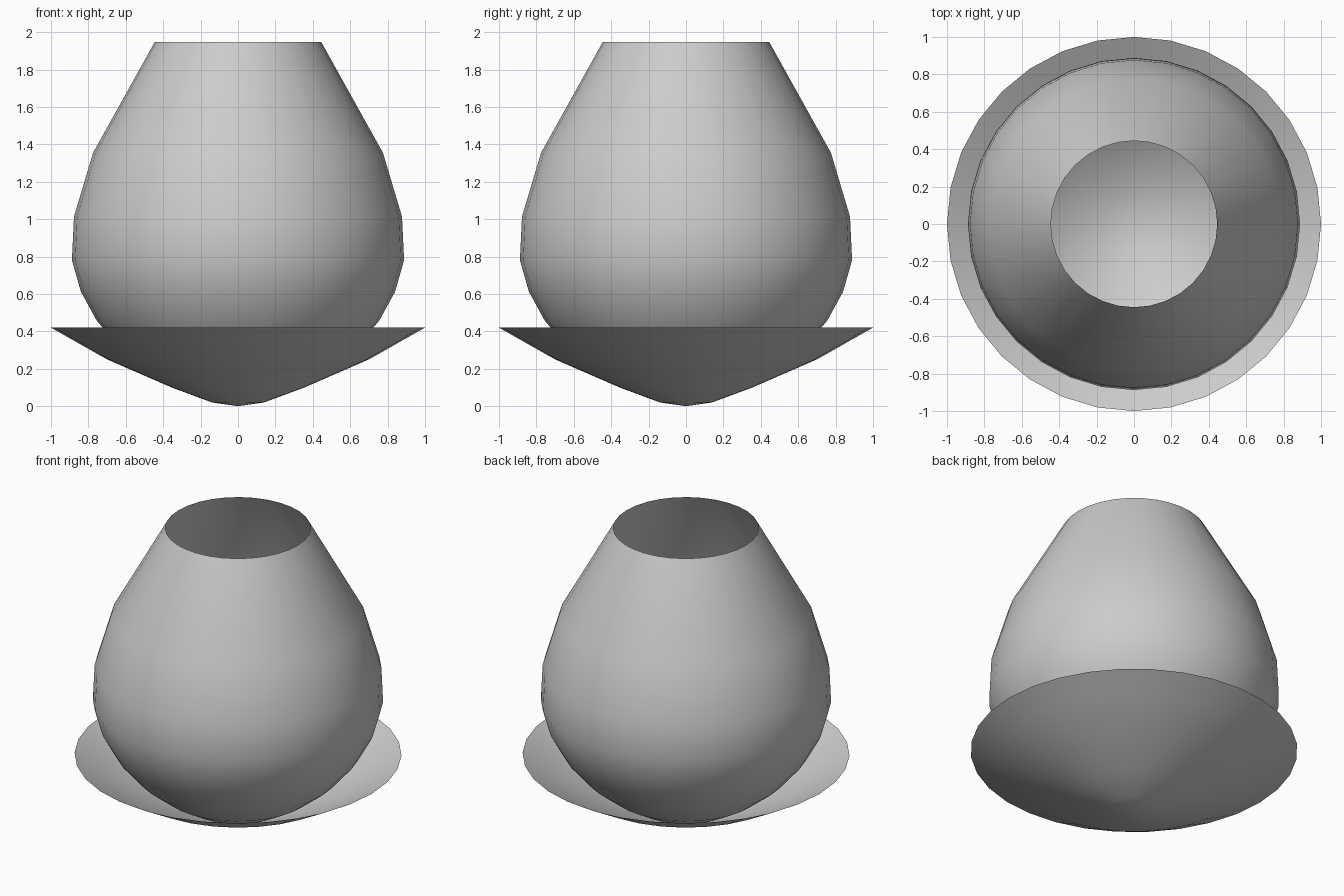
import bpy, bmesh, math

if "Cube" in bpy.data.objects:
    bpy.data.objects.remove(bpy.data.objects["Cube"])

SIDES = 32


def lathe(name, profile):
    """Thin surface of revolution; the first profile point is the pole."""
    bm = bmesh.new()
    pole = bm.verts.new((0, 0, profile[0][1]))
    rings = []
    for r, z in profile[1:]:
        rings.append([bm.verts.new((r * math.cos(2 * math.pi * i / SIDES),
                                    r * math.sin(2 * math.pi * i / SIDES), z))
                      for i in range(SIDES)])
    for i in range(SIDES):
        j = (i + 1) % SIDES
        bm.faces.new((pole, rings[0][j], rings[0][i]))
        for a, b in zip(rings, rings[1:]):
            bm.faces.new((a[i], a[j], b[j], b[i]))
    for f in bm.faces:
        f.smooth = True
    mesh = bpy.data.meshes.new(name)
    bm.to_mesh(mesh)
    bm.free()
    ob = bpy.data.objects.new(name, mesh)
    bpy.context.collection.objects.link(ob)
    return ob


# shallow flaring saucer
lathe("saucer", [(0, 0), (0.14, 0.02), (0.355, 0.10), (0.70, 0.25),
                 (0.85, 0.335), (1.0, 0.42)])

# egg-shaped open cup resting in the saucer
lathe("cup", [(0, 0.01), (0.15, 0.032), (0.31, 0.09), (0.48, 0.19),
              (0.63, 0.31), (0.755, 0.457), (0.84, 0.612), (0.888, 0.78),
              (0.877, 1.013), (0.775, 1.355), (0.445, 1.947)])
